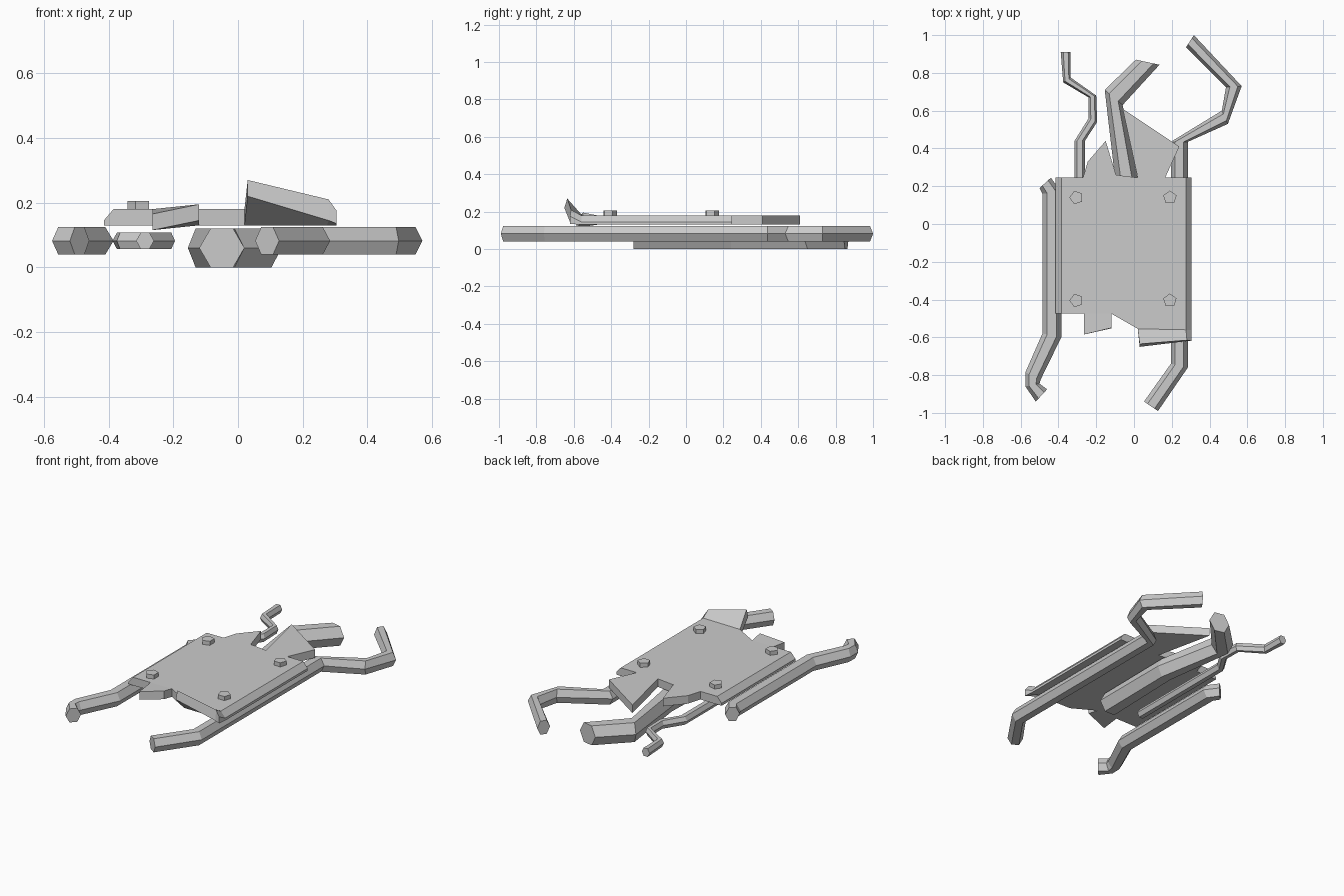
import bpy, bmesh, math
from mathutils import Vector

cube = bpy.data.objects.get("Cube")
if cube:
    bpy.data.objects.remove(cube, do_unlink=True)

GREY = (0.6, 0.6, 0.6, 1)
metal = bpy.data.materials.new("grey_metal")
metal.use_nodes = True
metal.diffuse_color = GREY
metal.node_tree.nodes["Principled BSDF"].inputs["Base Color"].default_value = GREY


def finish(bm, name):
    bmesh.ops.recalc_face_normals(bm, faces=bm.faces)
    mesh = bpy.data.meshes.new(name)
    bm.to_mesh(mesh)
    bm.free()
    mesh.materials.append(metal)
    obj = bpy.data.objects.new(name, mesh)
    bpy.context.collection.objects.link(obj)
    return obj


def pipe(name, z, half_height, sections):
    """Hexagonal pipe; each section gives its left and right corner in plan."""
    bm = bmesh.new()
    rings = []
    for lx, ly, rx, ry in sections:
        left, right = Vector((lx, ly, z)), Vector((rx, ry, z))
        ring = []
        for t, h in ((0, 0), (.25, 1), (.75, 1), (1, 0), (.75, -1), (.25, -1)):
            p = left.lerp(right, t)
            p.z += h * half_height
            ring.append(bm.verts.new(p))
        rings.append(ring)
    for a, b in zip(rings, rings[1:]):
        for i in range(6):
            j = (i + 1) % 6
            bm.faces.new((a[i], a[j], b[j], b[i]))
    bm.faces.new(rings[0])
    bm.faces.new(rings[-1])
    return finish(bm, name)


TOP, THICK = 0.18, 0.05


def plate(name, patches):
    """Solid sheet from top patches; points are (x, y, top z, thickness)."""
    bm = bmesh.new()
    pairs = {}

    def pair(p):
        x, y, z, t = (tuple(p) + (TOP, THICK)[len(p) - 2:])
        if (x, y) not in pairs:
            lean = -0.17 * max(0, z - TOP)
            pairs[x, y] = (bm.verts.new((x, y, z)), bm.verts.new((x, y + lean, z - t)))
        return pairs[x, y]

    edges = {}
    for patch in patches:
        pts = [pair(p) for p in patch]
        bm.faces.new([p[0] for p in pts])
        bm.faces.new([p[1] for p in reversed(pts)])
        for a, b in zip(pts, pts[1:] + pts[:1]):
            edges.setdefault(frozenset((a, b)), []).append((a, b))
    # walls along the outer border only
    for uses in edges.values():
        if len(uses) == 1:
            a, b = uses[0]
            bm.faces.new((a[0], a[1], b[1], b[0]))
    return finish(bm, name)


# Torn armour plate: sheet, bent flaps and sloped long edges
BACK, FRONT, LEFT, RIGHT = .245, -.475, .275, -.385
CREASE = -.56
sheet = [(RIGHT, BACK), (RIGHT, FRONT), (-.265, FRONT), (-.12, FRONT), (.02, -.555),
         (LEFT, CREASE), (LEFT, BACK), (.165, BACK), (.24, .41), (-.06, .61),
         (.02, BACK), (-.095, .26), (-.15, .44), (-.245, .33), (-.27, BACK)]
small_flap = [(-.265, FRONT), (-.265, -.585, .165), (-.12, -.55, .195), (-.12, FRONT)]
big_flap = [(.02, -.555), (.03, -.635, .27), (.28, -.615, .21, .065), (LEFT, CREASE)]
right_slope = [(RIGHT, BACK), (-.415, BACK, .145, .015),
               (-.415, FRONT, .145, .015), (RIGHT, FRONT)]
left_slope = [(LEFT, BACK), (LEFT, CREASE), (.305, CREASE, .145, .015),
              (.305, BACK, .145, .015)]
flap_corner = [(LEFT, CREASE), (.28, -.615, .21, .065), (.305, -.62, .175, .04),
               (.305, CREASE, .145, .015)]
plate("torn_plate", [sheet, small_flap, big_flap, right_slope, left_slope, flap_corner])

# Bolts
for side, x, turn in (("right", -.305, math.pi), ("left", .19, math.pi / 2)):
    for end, y in (("back", .14), ("front", -.405)):
        bm = bmesh.new()
        bmesh.ops.create_cone(bm, cap_ends=True, segments=5, radius1=.037,
                              radius2=.037, depth=.03)
        bolt = finish(bm, f"{end}_{side}_bolt")
        bolt.location = (x, y, .19)
        bolt.rotation_euler.z = turn - math.pi / 2

# Bent pipes
pipe("right_pipe", .082, .042, [
    (-.5, .19, -.44, .245), (-.485, .16, -.385, .17), (-.485, -.58, -.385, -.6),
    (-.575, -.785, -.495, -.825), (-.575, -.86, -.5, -.845), (-.52, -.94, -.46, -.875)])
pipe("left_pipe", .082, .042, [
    (.053, -.94, .127, -.99), (.195, -.74, .285, -.76), (.195, .435, .285, .435),
    (.465, .6, .497, .53), (.487, .725, .57, .73), (.275, .935, .317, 1.0)])
pipe("thick_pipe", .06, .06, [
    (-.12, -.28, .02, -.28), (-.1, .24, .02, .24), (-.155, .71, -.06, .63),
    (.01, .87, .135, .843)])
pipe("thin_pipe", .082, .025, [
    (-.315, -.28, -.26, -.28), (-.315, .44, -.26, .44), (-.24, .56, -.195, .54),
    (-.24, .67, -.2, .68), (-.375, .75, -.335, .775), (-.388, .91, -.335, .91)])
